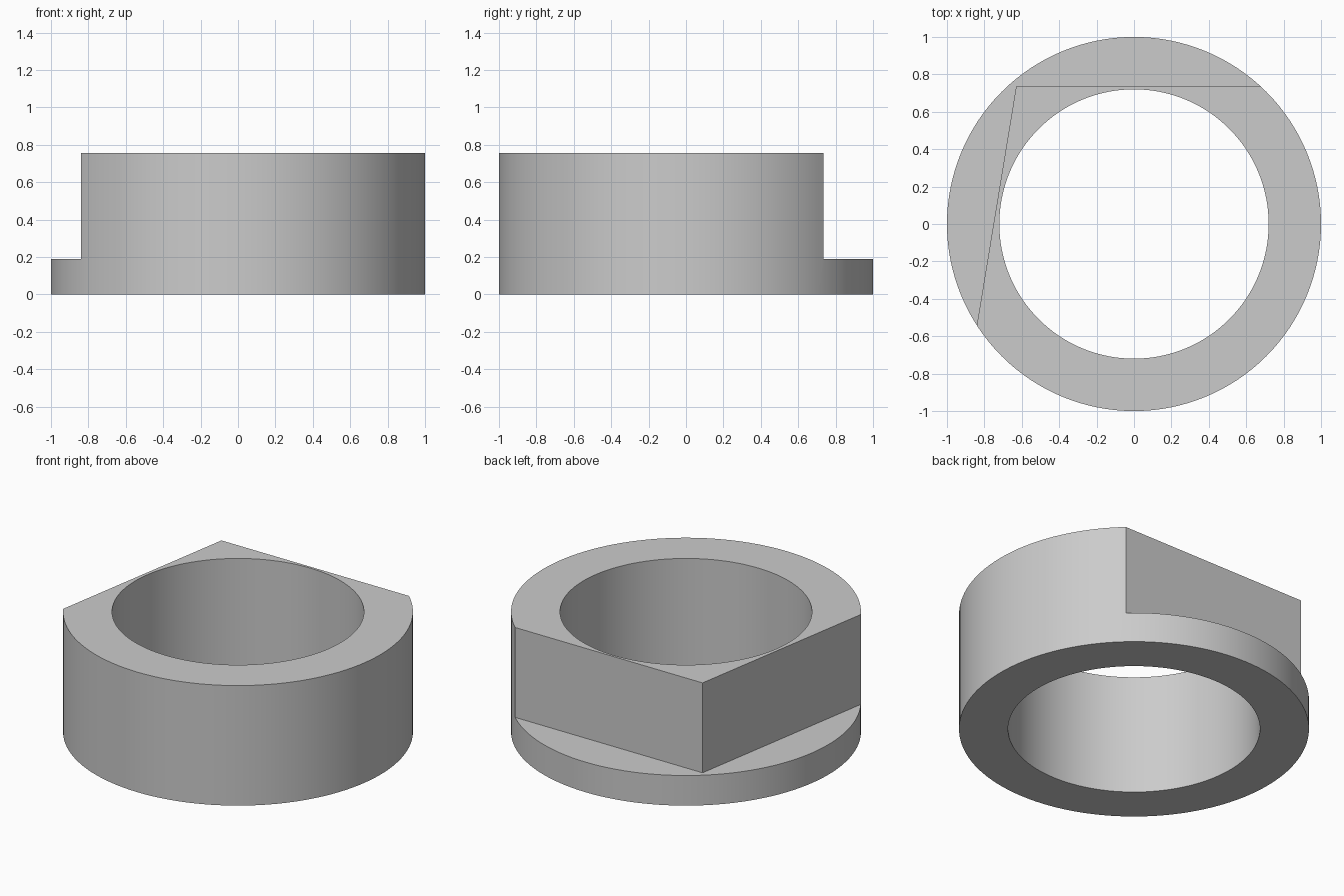
import bpy, bmesh, math

OUTER, INNER, HEIGHT, FLANGE = 1.0, 0.72, 0.757, 0.19
SEGMENTS = 128

cube = bpy.data.objects.get("Cube")
if cube:
    bpy.data.objects.remove(cube, do_unlink=True)

grey = bpy.data.materials.new("plain grey")
grey.use_nodes = True
colour = (0.6, 0.6, 0.6, 1)
grey.diffuse_color = colour
grey.node_tree.nodes["Principled BSDF"].inputs["Base Color"].default_value = colour


def make_object(name, bm):
    bmesh.ops.recalc_face_normals(bm, faces=bm.faces)
    mesh = bpy.data.meshes.new(name)
    bm.to_mesh(mesh)
    bm.free()
    mesh.materials.append(grey)
    obj = bpy.data.objects.new(name, mesh)
    bpy.context.collection.objects.link(obj)
    return obj


# Ring: a rectangular section swept round the z axis
bm = bmesh.new()
loops = []
for i in range(SEGMENTS):
    a = 2 * math.pi * i / SEGMENTS
    section = [(INNER, 0), (OUTER, 0), (OUTER, HEIGHT), (INNER, HEIGHT)]
    loops.append([bm.verts.new((r * math.cos(a), r * math.sin(a), z)) for r, z in section])
for i, here in enumerate(loops):
    after = loops[(i + 1) % SEGMENTS]
    for j in range(4):
        k = (j + 1) % 4
        bm.faces.new((here[j], after[j], after[k], here[k]))
ring = make_object("flanged_ring", bm)

# Cutter: prism outside the two flats, above the flange
outline = [(-0.63, 0.735), (1.2, 0.735), (1.2, 1.2),
           (-1.2, 1.2), (-1.2, -0.8), (-0.883, -0.8)]
bm = bmesh.new()
base = bm.faces.new([bm.verts.new((x, y, FLANGE)) for x, y in outline])
top = bmesh.ops.extrude_face_region(bm, geom=[base])["geom"]
bmesh.ops.translate(bm, vec=(0, 0, 1),
                    verts=[v for v in top if isinstance(v, bmesh.types.BMVert)])
cutter = make_object("flats_cutter", bm)
cutter.hide_render = True

# Cut the two flats, then drop the cutter
cut = ring.modifiers.new("flats", "BOOLEAN")
cut.operation = "DIFFERENCE"
cut.solver = "EXACT"
cut.object = cutter
bpy.ops.object.select_all(action="DESELECT")
ring.select_set(True)
bpy.context.view_layer.objects.active = ring
bpy.ops.object.modifier_apply(modifier=cut.name)
bpy.data.objects.remove(cutter, do_unlink=True)
bpy.ops.object.shade_smooth_by_angle(angle=math.radians(20))
